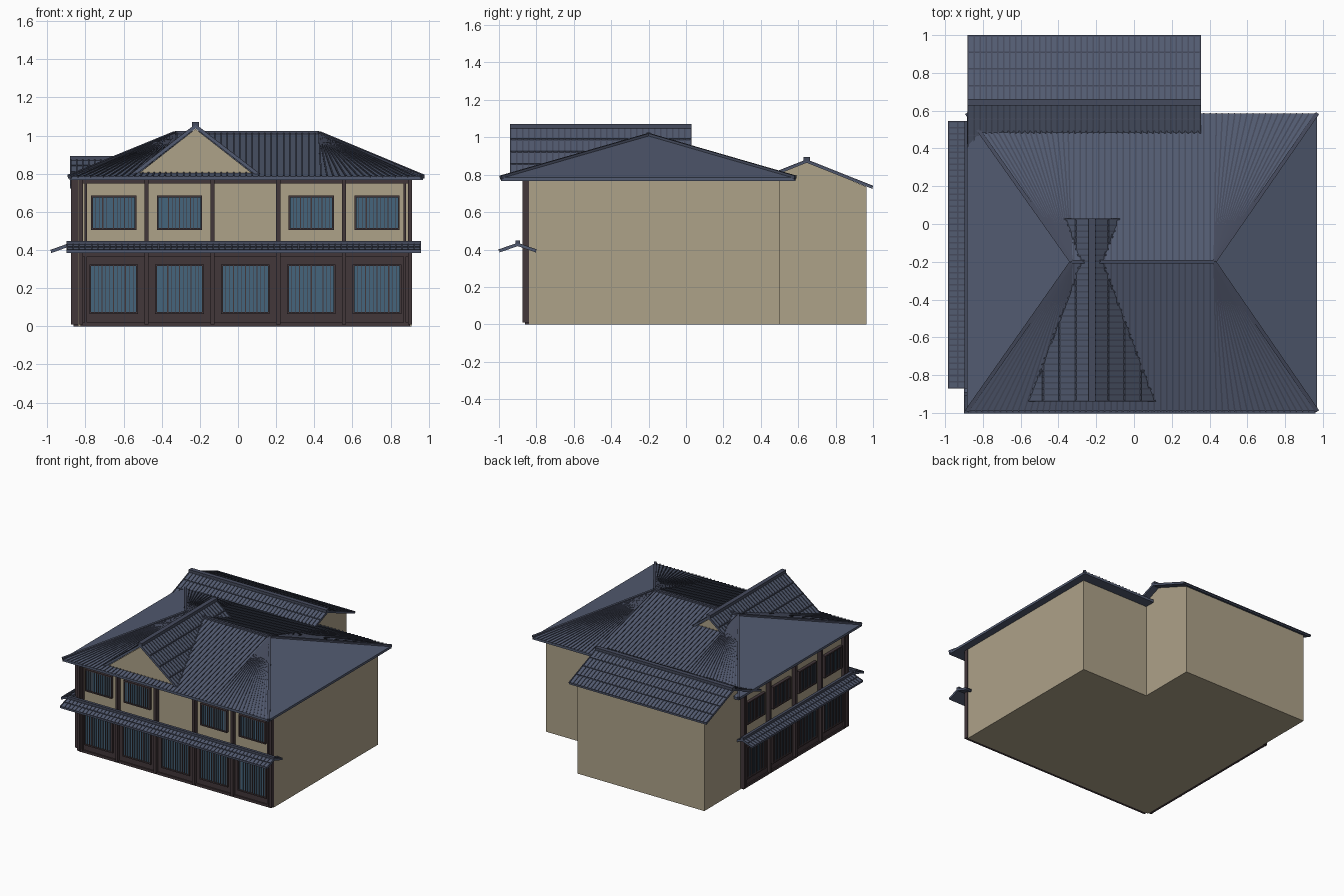
import bpy, bmesh
from mathutils import Vector

if "Cube" in bpy.data.objects:
    bpy.data.objects.remove(bpy.data.objects["Cube"])


def material(name, c):
    m = bpy.data.materials.new(name)
    m.diffuse_color = (*c, 1)
    m.use_nodes = True
    m.node_tree.nodes["Principled BSDF"].inputs["Base Color"].default_value = m.diffuse_color
    return m


PLASTER = material("plaster", (0.42, 0.36, 0.25))
WOOD = material("dark_wood", (0.055, 0.038, 0.042))
GLASS = material("glass", (0.06, 0.13, 0.20))
TILE = material("roof_tile", (0.085, 0.105, 0.165))
RIB = material("tile_rib", (0.06, 0.07, 0.11))


def finish(name, bm, mat):
    bmesh.ops.recalc_face_normals(bm, faces=bm.faces)
    me = bpy.data.meshes.new(name)
    bm.to_mesh(me)
    bm.free()
    me.materials.append(mat)
    ob = bpy.data.objects.new(name, me)
    bpy.context.collection.objects.link(ob)
    return ob


def prism(bm, profile, u0, u1, place):
    """Extrude a (v, z) profile from u0 to u1."""
    a = [bm.verts.new(place(u0, v, z)) for v, z in profile]
    b = [bm.verts.new(place(u1, v, z)) for v, z in profile]
    n = len(a)
    bm.faces.new(a)
    bm.faces.new(b[::-1])
    for i in range(n):
        bm.faces.new((a[i], b[i], b[(i + 1) % n], a[(i + 1) % n]))


def boxes(name, items, mat, place):
    """Boxes given as (u0, u1, depth0, depth1, z0, z1)."""
    bm = bmesh.new()
    for u0, u1, d0, d1, z0, z1 in items:
        prism(bm, [(d0, z0), (d1, z0), (d1, z1), (d0, z1)], u0, u1, place)
    return finish(name, bm, mat)


def rods(name, segs, w, h, mat):
    """Square bars between pairs of points."""
    bm = bmesh.new()
    for p, q in segs:
        p, q = Vector(p), Vector(q)
        d = (q - p).normalized()
        side = d.cross(Vector((0, 0, 1))).normalized()
        up = side.cross(d)
        rings = [[bm.verts.new(e + side * w * s + up * h * t)
                  for s, t in ((-1, -1), (1, -1), (1, 1), (-1, 1))] for e in (p, q)]
        bm.faces.new(rings[0])
        bm.faces.new(rings[1][::-1])
        for i in range(4):
            j = (i + 1) % 4
            bm.faces.new((rings[0][i], rings[1][i], rings[1][j], rings[0][j]))
    return finish(name, bm, mat)


def along_x(u, v, z):
    return (u, v, z)


def along_y(u, v, z):
    return (v, u, z)


def gable_roof(name, place, u0, u1, c, half, ridge, eave, t, courses, step=0.032, r=0.004):
    """Two sloped slabs with tile ribs, course lines and a ridge cap."""
    bm = bmesh.new()
    prism(bm, [(c - half, eave), (c, ridge), (c + half, eave),
               (c + half, eave - t), (c, ridge - t), (c - half, eave - t)], u0, u1, place)
    finish(name, bm, TILE)
    segs = []
    n = round((u1 - u0) / step)
    for s in (-1, 1):
        for i in range(n + 1):
            u = u0 + r + (u1 - u0 - 2 * r) * i / n
            segs.append((place(u, c, ridge), place(u, c + s * half, eave)))
        for k in range(1, courses + 1):
            f = k / courses
            p = (c + s * half * f, ridge + (eave - ridge) * f)
            segs.append((place(u0, *p), place(u1, *p)))
    rods(name + "_ribs", segs, r, r, RIB)
    rods(name + "_ridge_cap", [(place(u0, c, ridge + r), place(u1, c, ridge + r))],
         min(0.018, half * 0.12), 0.012, RIB)


# Main walls and rear wing with gabled ends
XL, XR, YF, YB = -0.84, 0.91, -0.84, 0.5
boxes("main_walls", [(XL, XR, YF, YB, 0, 0.775)], PLASTER, along_x)
bm = bmesh.new()
prism(bm, [(YB - 0.16, 0), (0.965, 0), (0.965, 0.735), (0.645, 0.868), (YB - 0.16, 0.74)],
      XL, 0.30, along_x)
finish("rear_wing_walls", bm, PLASTER)


# Timber facades on the front and left sides
def front(u, d, z):
    return (u, YF - d, z)


def left(u, d, z):
    return (XL - d, u, z)


def facade(name, place, u0, u1, bays, blank):
    w = (u1 - u0) / bays
    boxes(name + "_lower_wall", [(u0, u1, 0, 0.012, 0, 0.40)], WOOD, place)
    timber = [(u0 + w * i - 0.011, u0 + w * i + 0.011, 0, 0.035, 0.01, 0.77)
              for i in range(bays + 1)]
    timber += [(u, u + 0.014, 0, 0.028, 0.01, 0.77) for u in (u0 + 0.02, u1 - 0.034)]
    timber += [(u0, u1, 0, 0.022, a, b) for a, b in ((0, 0.02), (0.365, 0.385), (0.75, 0.77))]
    boxes(name + "_posts_and_beams", timber, WOOD, place)
    glass, frame = [], []
    for i in range(bays):
        mid = u0 + w * (i + 0.5)
        for z0, z1, hw in ((0.07, 0.32, w * 0.355), (0.51, 0.68, w * 0.33)):
            if i == blank and z0 > 0.4:
                continue
            a, b = mid - hw, mid + hw
            glass.append((a, b, 0, 0.016, z0, z1))
            e = 0.005
            frame += [(a - e, b + e, 0, 0.024, z - e, z + e) for z in (z0, z1)]
            frame += [(u - e, u + e, 0, 0.024, z0, z1) for u in (a, b)]
            # thick mullions with thin lattice bars between
            for k in range(1, 12):
                u, r = a + (b - a) * k / 12, 0.003 if k % 3 == 0 else 0.0012
                frame.append((u - r, u + r, 0, 0.022, z0, z1))
    boxes(name + "_window_glass", glass, GLASS, place)
    boxes(name + "_window_lattice", frame, WOOD, place)


facade("front", front, -0.825, 0.902, 5, 2)
facade("left", left, -0.83, 0.49, 4, -1)

# Main hip roof
X0, X1, Y0, Y1 = -0.885, 0.97, -0.99, 0.585
RX0, RX1, RY, RZ, EZ = -0.33, 0.425, -0.2, 1.012, 0.785
bm = bmesh.new()
corners = [(X0, Y0), (X1, Y0), (X1, Y1), (X0, Y1)]
low = [bm.verts.new((x, y, 0.766)) for x, y in corners]
rim = [bm.verts.new((x, y, EZ)) for x, y in corners]
rl, rr = bm.verts.new((RX0, RY, RZ)), bm.verts.new((RX1, RY, RZ))
bm.faces.new(low)
for i in range(4):
    j = (i + 1) % 4
    bm.faces.new((low[i], low[j], rim[j], rim[i]))
for f in ((rim[0], rim[1], rr, rl), (rim[1], rim[2], rr),
          (rim[2], rim[3], rl, rr), (rim[3], rim[0], rl)):
    bm.faces.new(f)
finish("main_roof", bm, TILE)

# Tile ribs that fan out to the hips
ribs = []
for y in (Y0, Y1):
    for i in range(57):
        x = X0 + 0.01 + (X1 - X0 - 0.02) * i / 56
        ribs.append(((min(max(x, RX0), RX1), RY, RZ), (x, y, EZ)))
rods("main_roof_ribs", ribs, 0.004, 0.005, RIB)
hips = [((RX0 if x < 0 else RX1, RY, RZ), (x, y, EZ)) for x, y in corners]
rods("main_roof_ridge_caps", hips + [((RX0, RY, RZ + 0.003), (RX1, RY, RZ + 0.003))],
     0.010, 0.010, RIB)

# Front gable set through the main roof
GX = -0.223
gable_roof("front_gable_roof", along_y, -0.94, 0.03, GX, 0.345, 1.056, 0.79, 0.018, 4)
bm = bmesh.new()
prism(bm, [(GX - 0.30, 0.80), (GX + 0.30, 0.80), (GX, 1.035)], -0.925, 0.01, along_y)
finish("front_gable_wall", bm, PLASTER)

# Rear wing roof and the two small roofs between floors
gable_roof("rear_wing_roof", along_x, -0.882, 0.355, 0.645, 0.352, 0.878, 0.738, 0.014, 4)
gable_roof("front_pent_roof", along_x, -0.90, 0.96, -0.9, 0.098, 0.432, 0.398, 0.014, 2)
gable_roof("left_pent_roof", along_y, -0.87, 0.545, -0.885, 0.095, 0.432, 0.398, 0.014, 2)
